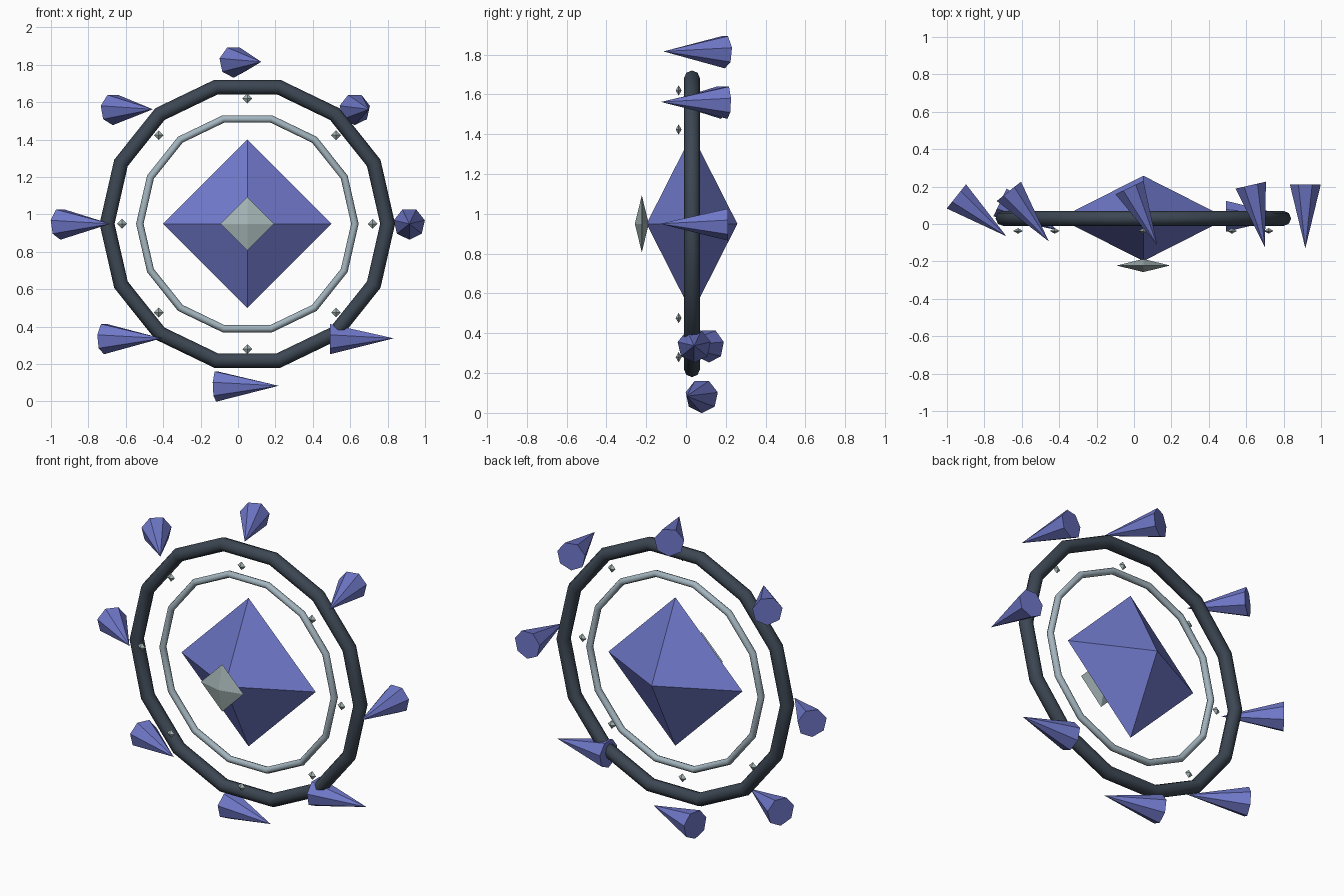
import bpy
import math
from mathutils import Matrix, Vector

if "Cube" in bpy.data.objects:
    bpy.data.objects.remove(bpy.data.objects["Cube"])

CENTER = Vector((0.05, 0.03, 0.95))


def make_material(name, color):
    m = bpy.data.materials.new(name)
    m.diffuse_color = (*color, 1.0)
    m.use_nodes = True
    m.node_tree.nodes["Principled BSDF"].inputs["Base Color"].default_value = m.diffuse_color
    return m


VIOLET = make_material("violet_crystal", (0.162, 0.190, 0.590))
SLATE = make_material("dark_slate", (0.045, 0.062, 0.085))
SILVER = make_material("pale_silver", (0.370, 0.465, 0.520))
PEARL = make_material("pearl_grey", (0.376, 0.460, 0.462))


def finish(name, mat):
    ob = bpy.context.object
    ob.name = name
    ob.data.materials.append(mat)
    return ob


def ring(name, major, minor, mat):
    """Upright fourteen-sided hoop."""
    bpy.ops.mesh.primitive_torus_add(major_segments=14, minor_segments=8,
                                     major_radius=major, minor_radius=minor,
                                     location=CENTER,
                                     rotation=(math.pi / 2, 0, 0))
    bpy.ops.object.shade_smooth_by_angle(angle=math.radians(50))
    finish(name, mat)


def gem(name, loc, radius, depth, mat):
    """Octahedron with corners on the axes, flattened along y."""
    r, d = radius, depth
    verts = [(r, 0, 0), (0, 0, r), (-r, 0, 0), (0, 0, -r), (0, -d, 0), (0, d, 0)]
    faces = []
    for i in range(4):
        j = (i + 1) % 4
        faces += [(j, i, 4), (i, j, 5)]
    mesh = bpy.data.meshes.new(name)
    mesh.from_pydata(verts, [], [f[::-1] for f in faces])
    mesh.update()
    ob = bpy.data.objects.new(name, mesh)
    ob.location = loc
    mesh.materials.append(mat)
    bpy.context.collection.objects.link(ob)


def around(radius, i, y):
    """Point number i of eight around the hoop centre."""
    a = i * math.pi / 4
    return Vector((CENTER.x + radius * math.cos(a), y,
                   CENTER.z + radius * math.sin(a)))


# Hoops
ring("outer_ring", 0.75, 0.04, SLATE)
ring("inner_ring", 0.575, 0.02, SILVER)

# Central crystal and the small gem in front of it
gem("core_crystal", CENTER, 0.45, 0.228, VIOLET)
gem("front_gem", (CENTER.x, -0.222, CENTER.z), 0.143, 0.035, PEARL)

for i in range(8):
    # Studs between the hoops
    gem(f"stud_{i + 1}", around(0.67, i, -0.037), 0.026, 0.015, PEARL)

    # Orbiting spikes, turning steadily from facing forward to facing sideways
    bpy.ops.mesh.primitive_cone_add(vertices=7, radius1=0.085, radius2=0,
                                    depth=0.342)
    spike = finish(f"spike_{i + 1}", VIOLET)
    turn = Matrix.Rotation(i * math.pi / 14, 4, 'Z')
    tip_forward = Matrix.Rotation(math.pi / 2, 4, 'X')
    roll = Matrix.Rotation(math.pi, 4, 'Z')
    spike.matrix_world = (Matrix.Translation(around(0.866, i, 0.041))
                          @ turn @ tip_forward @ roll)
